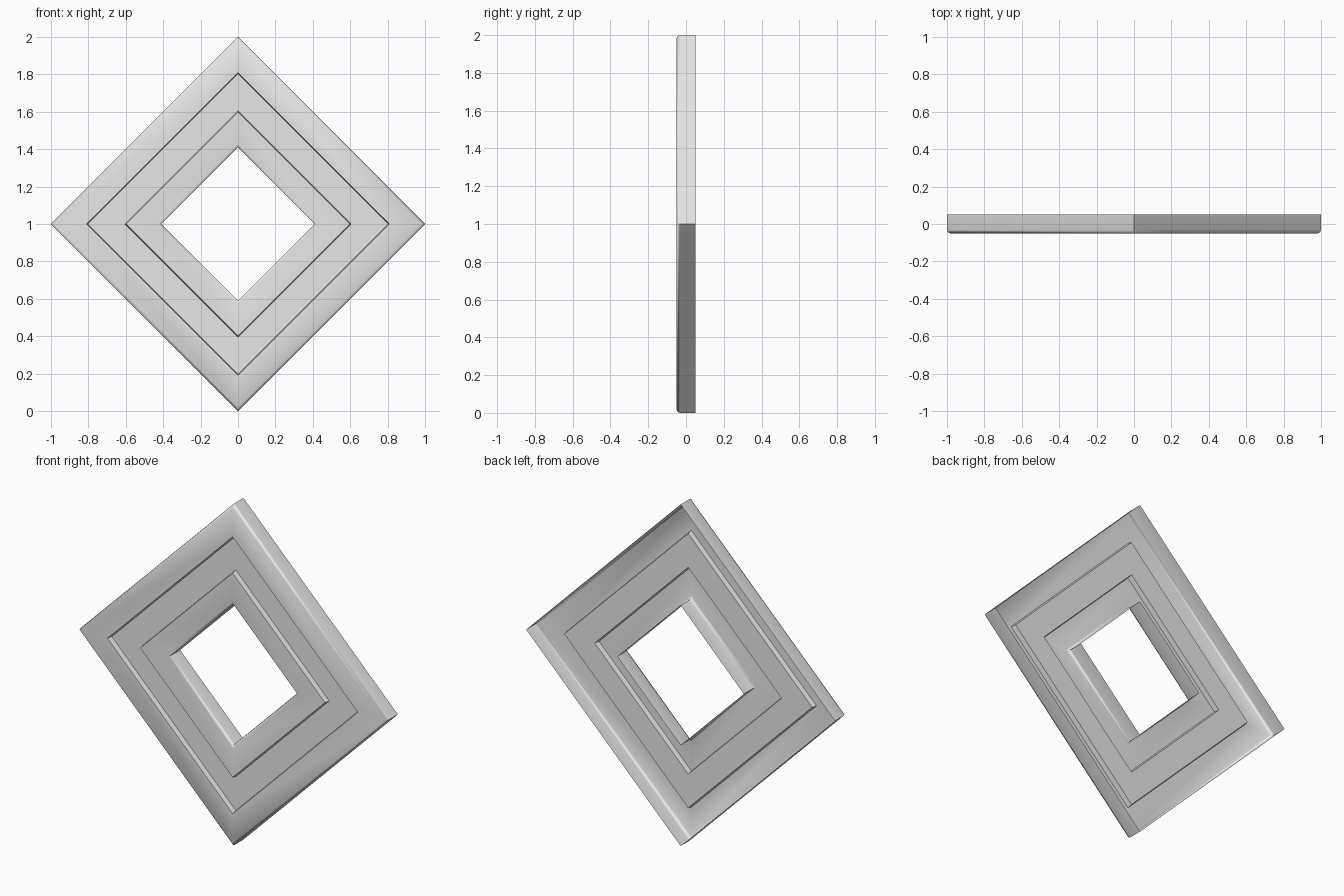
import bpy, bmesh, math

cube = bpy.data.objects.get("Cube")
if cube:
    bpy.data.objects.remove(cube, do_unlink=True)

# Overall sizes: corner distance from centre, and depth
OUTER, INNER = 1.0, 0.41
BACK, FRONT, FLOOR = 0.05, -0.05, -0.02
ROUND = 0.018


def rounded_edge(radius, side):
    """Small rounded edge from the wall to the front face; side is -1 inwards, 1 outwards."""
    pts = []
    for i in range(3):
        a = math.radians(45 * i)
        pts.append((radius + side * ROUND * (1 - math.cos(a)),
                    FRONT + ROUND * (1 - math.sin(a))))
    return pts


# Moulding section from the outer back edge to the inner back edge (open back)
profile = [(OUTER, BACK)] + rounded_edge(OUTER, -1)
profile += [(0.81, FRONT), (0.803, FLOOR), (0.605, FLOOR), (0.598, FRONT)]
profile += rounded_edge(INNER, 1)[::-1] + [(INNER, BACK)]

# Sweep the section around the four corners of the diamond
bm = bmesh.new()
rings = []
for k in range(4):
    a = math.radians(90 * k)
    rings.append([bm.verts.new((r * math.sin(a), y, 1 + r * math.cos(a))) for r, y in profile])
for k in range(4):
    here, there = rings[k], rings[(k + 1) % 4]
    for i in range(len(profile) - 1):
        bm.faces.new((here[i], here[i + 1], there[i + 1], there[i]))

mesh = bpy.data.meshes.new("diamond_frame")
bm.to_mesh(mesh)
bm.free()
frame = bpy.data.objects.new("diamond_frame", mesh)
bpy.context.collection.objects.link(frame)

# Plain grey
grey = bpy.data.materials.new("light_grey")
grey.use_nodes = True
colour = (0.8, 0.8, 0.8, 1)
grey.diffuse_color = colour
grey.node_tree.nodes["Principled BSDF"].inputs["Base Color"].default_value = colour
mesh.materials.append(grey)

# Smooth the rounded edges, keep mitres and groove walls sharp
bpy.ops.object.select_all(action="DESELECT")
frame.select_set(True)
bpy.context.view_layer.objects.active = frame
bpy.ops.object.shade_smooth_by_angle(angle=math.radians(50))
